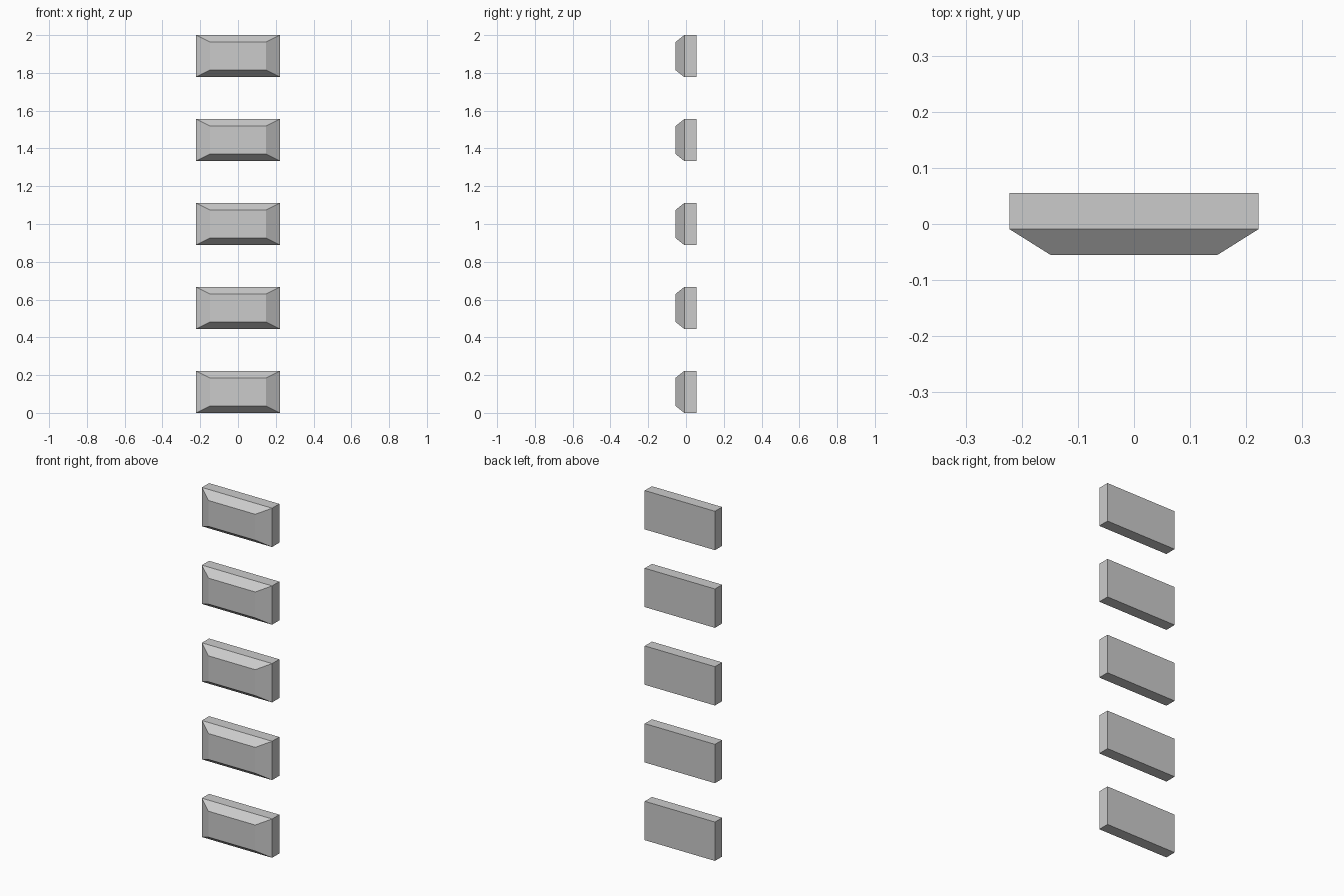
import bpy, bmesh

if "Cube" in bpy.data.objects:
    bpy.data.objects.remove(bpy.data.objects["Cube"])

COUNT = 5
H = 2 / 9            # block height; the gaps between blocks are the same size
HALF_W = 2 / 9
HALF_D = 1 / 18
SHOULDER_Y = -0.009  # where the front taper begins
FACE_W, FACE_H = 0.148, H / 2 - 0.037  # half size of the raised front face


def ring(bm, half_w, half_h, y):
    return [bm.verts.new((sx * half_w, y, H / 2 + sz * half_h))
            for sx, sz in ((-1, -1), (1, -1), (1, 1), (-1, 1))]


# One block: three rectangular sections from back to tapered front
mesh = bpy.data.meshes.new("bevelled_block")
bm = bmesh.new()
sections = [ring(bm, HALF_W, H / 2, HALF_D),
            ring(bm, HALF_W, H / 2, SHOULDER_Y),
            ring(bm, FACE_W, FACE_H, -HALF_D)]
for a, b in zip(sections, sections[1:]):
    for i in range(4):
        j = (i + 1) % 4
        bm.faces.new((a[i], a[j], b[j], b[i]))
bm.faces.new(sections[0])
bm.faces.new(sections[-1])
bmesh.ops.recalc_face_normals(bm, faces=bm.faces)
bm.to_mesh(mesh)
bm.free()

# Vertical row of identical blocks
for n in range(COUNT):
    block = bpy.data.objects.new(f"bevelled_block_{n + 1}", mesh)
    block.location.z = n * 2 * H
    bpy.context.collection.objects.link(block)
